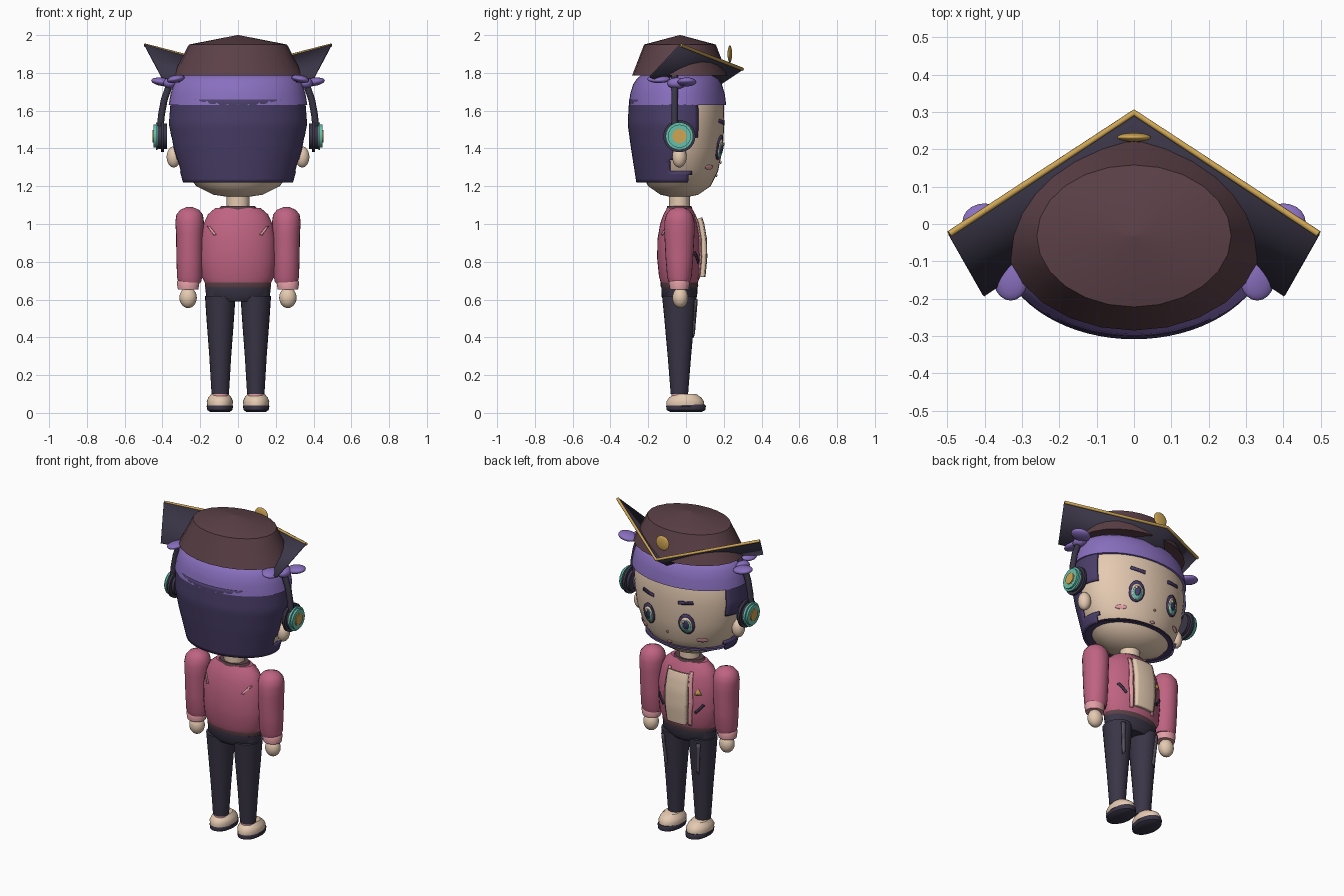
import bpy, bmesh, math
from mathutils import Vector

if "Cube" in bpy.data.objects:
    bpy.data.objects.remove(bpy.data.objects["Cube"])


def material(name, r, g, b):
    m = bpy.data.materials.new(name)
    m.use_nodes = True
    col = (r, g, b, 1)
    m.diffuse_color = col
    m.node_tree.nodes["Principled BSDF"].inputs["Base Color"].default_value = col
    return m


BROWN = material("maroon brown", .105, .052, .064)
LILAC = material("lilac", .25, .16, .52)
HAIR = material("dark purple", .068, .048, .14)
SKIN = material("cream skin", .78, .59, .44)
PINK = material("rose pink", .52, .125, .22)
PALE = material("pale pink", .75, .34, .37)
TEAL = material("teal", .13, .52, .42)
GOLD = material("gold", .62, .38, .09)
NAVY = material("dark navy", .042, .036, .062)
SLATE = material("slate", .10, .085, .12)


def finish(name, bm, mat, angle=40, thick=0):
    """Turn a bmesh into a shaded object."""
    bmesh.ops.recalc_face_normals(bm, faces=bm.faces)
    me = bpy.data.meshes.new(name)
    bm.to_mesh(me)
    bm.free()
    me.materials.append(mat)
    ob = bpy.data.objects.new(name, me)
    bpy.context.collection.objects.link(ob)
    if thick:
        mod = ob.modifiers.new("thickness", 'SOLIDIFY')
        mod.thickness = thick
        mod.offset = 0
    bpy.ops.object.select_all(action='DESELECT')
    ob.select_set(True)
    bpy.context.view_layer.objects.active = ob
    bpy.ops.object.shade_smooth_by_angle(angle=math.radians(angle))
    return ob


def loft(name, rings, mat, cx=0, cy=-.035, segs=32, caps=True, keep=None, thick=0):
    """Stack of ellipses (z, rx, ry); keep() can drop faces by position."""
    bm = bmesh.new()
    loops = [[bm.verts.new((cx + rx * math.cos(a), cy + ry * math.sin(a), z))
              for a in (math.tau * i / segs for i in range(segs))]
             for z, rx, ry in rings]
    for lo, hi in zip(loops, loops[1:]):
        for i in range(segs):
            j = (i + 1) % segs
            bm.faces.new((lo[i], lo[j], hi[j], hi[i]))
    if caps:
        bm.faces.new(loops[0])
        bm.faces.new(loops[-1])
    if keep:
        drop = [f for f in bm.faces if not keep(f.calc_center_median())]
        bmesh.ops.delete(bm, geom=drop, context='FACES')
    return finish(name, bm, mat, thick=thick)


def ball(name, at, size, mat, tilt=0):
    bm = bmesh.new()
    bmesh.ops.create_uvsphere(bm, u_segments=20, v_segments=12, radius=1)
    ob = finish(name, bm, mat)
    ob.location, ob.scale, ob.rotation_euler = at, size, (0, tilt, 0)
    return ob


def disc(name, at, radius, depth, mat):
    """Rounded disc whose axis is x."""
    bm = bmesh.new()
    bmesh.ops.create_cone(bm, cap_ends=True, segments=28, radius1=radius, radius2=radius, depth=depth)
    bmesh.ops.bevel(bm, geom=[e for e in bm.edges if abs(e.verts[0].co.z - e.verts[1].co.z) < 1e-4],
                    offset=depth * .35, segments=2, affect='EDGES')
    ob = finish(name, bm, mat)
    ob.location, ob.rotation_euler = at, (0, math.pi / 2, 0)


def tube(name, pts, radius, mat):
    cu = bpy.data.curves.new(name, 'CURVE')
    cu.dimensions = '3D'
    cu.bevel_depth, cu.bevel_resolution, cu.use_fill_caps = radius, 2, True
    sp = cu.splines.new('POLY')
    sp.points.add(len(pts) - 1)
    for p, co in zip(sp.points, pts):
        p.co = (*co, 1)
    cu.materials.append(mat)
    bpy.context.collection.objects.link(bpy.data.objects.new(name, cu))


def radii(rings, z):
    for a, b in zip(rings, rings[1:]):
        if a[0] <= z <= b[0]:
            t = (z - a[0]) / (b[0] - a[0])
            return a[1] + t * (b[1] - a[1]), a[2] + t * (b[2] - a[2])
    return rings[-1][1:]


def plate(name, outline, rings, mat, lift=.005, thick=.006, side=1, cx=0, cy=-.035):
    """Flat outline in x, z wrapped on the face of a lofted body."""
    bm = bmesh.new()
    bm.faces.new([bm.verts.new((x, 0, z)) for x, z in outline])
    for axis in (0, 2):
        vals = [v.co[axis] for v in bm.verts]
        k = math.floor(min(vals) / .025) + 1
        while k * .025 < max(vals):
            co, no = Vector(), Vector()
            co[axis], no[axis] = k * .025, 1
            bmesh.ops.bisect_plane(bm, geom=bm.verts[:] + bm.edges[:] + bm.faces[:], plane_co=co, plane_no=no)
            k += 1
    for v in bm.verts:
        rx, ry = radii(rings, v.co.z)
        v.co.y = cy + side * (ry * math.sqrt(max(0, 1 - ((v.co.x - cx) / rx) ** 2)) + lift)
    return finish(name, bm, mat, thick=thick)


def oval(x, z, rx, rz, n=20):
    return [(x + rx * math.cos(math.tau * i / n), z + rz * math.sin(math.tau * i / n)) for i in range(n)]


# Head, hair and headscarf
HEAD = [(1.14, .03, .03), (1.155, .13, .10), (1.2, .22, .165), (1.28, .288, .205), (1.4, .33, .23),
        (1.53, .348, .238), (1.65, .34, .235), (1.76, .28, .20)]
loft("head", HEAD, SKIN, segs=40)


def hair_area(c):
    edge = .06 if c.z > 1.46 else (-.075 if c.z > 1.28 else .02 + (c.z - 1.25) * .5)
    return c.y < edge


HAIR_KEYS = [(1.22, .285, .212), (1.4, .335, .24), (1.53, .36, .258), (1.66, .35, .25)]
levels = [1.22 + .02 * i for i in range(23)]
loft("hair", [(z, *radii(HAIR_KEYS, z)) for z in levels], HAIR, cy=-.045, segs=72, caps=False,
     keep=hair_area, thick=.012)
loft("hair_underside", [(1.225, .28, .21), (1.235, .28, .21)], HAIR, cy=-.045, keep=lambda c: c.y < -.03)
loft("headscarf", [(1.63, .367, .258), (1.69, .357, .25), (1.74, .342, .235), (1.77, .322, .215),
                   (1.79, .29, .19)], LILAC, cy=-.045, segs=40)

# Cap: crown, folded brim, trim and badge
loft("cap_crown", [(1.787, .345, .253), (1.95, .26, .19), (2.0, .004, .003)], BROWN, cy=-.032, segs=24)
bm = bmesh.new()
front, inner = bm.verts.new((0, .3, 1.82)), bm.verts.new((0, .076, 1.67))
for s in (1, -1):
    bm.faces.new((front, bm.verts.new((s * .495, -.03, 1.95)), bm.verts.new((s * .403, -.192, 1.777)), inner))
finish("cap_brim", bm, NAVY, 10, .008)
tube("brim_trim", [(-.494, -.027, 1.947), (0, .298, 1.82), (.494, -.027, 1.947)], .009, GOLD)
ball("cap_badge", (0, .232, 1.9), (.046, .012, .046), GOLD)

for s, side in ((1, "left"), (-1, "right")):
    # Scarf knots, ears and headphones
    ball(side + "_knot_front", (s * .4, .005, 1.752), (.06, .05, .022), LILAC, s * -.15)
    ball(side + "_knot_back", (s * .33, -.145, 1.768), (.048, .06, .02), LILAC, s * .2)
    ball(side + "_knot", (s * .36, -.05, 1.745), (.035, .05, .03), LILAC)
    ball(side + "_ear", (s * .34, -.035, 1.355), (.038, .038, .056), SKIN)
    disc(side + "_ear_cushion", (s * .4, -.035, 1.465), .085, .05, NAVY)
    disc(side + "_ear_cup", (s * .43, -.035, 1.465), .073, .034, TEAL)
    disc(side + "_ear_cap", (s * .446, -.035, 1.465), .038, .012, GOLD)
    tube(side + "_headband", [(s * x, -.06, z) for x, z in
                              ((.413, 1.5), (.405, 1.58), (.39, 1.66), (.365, 1.73), (.3, 1.81))], .018, NAVY)

    # Face details
    ex = s * .13
    plate(side + "_eye_outline", oval(ex, 1.405, .046, .065), HEAD, HAIR)
    plate(side + "_eye_white", oval(ex, 1.4, .034, .05), HEAD, SKIN, .008)
    plate(side + "_iris", oval(ex, 1.393, .028, .042), HEAD, TEAL, .011)
    plate(side + "_pupil", oval(ex, 1.403, .017, .03), HEAD, HAIR, .014)
    plate(side + "_eye_glint", oval(ex + .012, 1.422, .008, .01, 8), HEAD, SKIN, .017)
    plate(side + "_brow", [(s * .085, 1.525), (s * .175, 1.537), (s * .17, 1.556), (s * .085, 1.545)], HEAD, HAIR)
    plate(side + "_blush", oval(s * .2, 1.3, .028, .012, 12), HEAD, PALE)
plate("nose", oval(0, 1.325, .007, .008, 8), HEAD, PALE)
plate("mouth", oval(0, 1.255, .016, .007, 10), HEAD, PALE)

# Neck, jacket and waist
loft("neck", [(1.05, .06, .055), (1.18, .06, .055)], SKIN)
TORSO = [(.68, .17, .095), (.72, .192, .108), (.82, .2, .118), (.92, .198, .116), (1.0, .182, .102),
         (1.05, .16, .085), (1.085, .12, .065)]
loft("jacket", TORSO, PINK)
loft("collar", [(1.075, .108, .07), (1.095, .09, .064)], BROWN)
loft("jacket_hem", [(.655, .168, .092), (.672, .176, .1), (.7, .174, .098)], BROWN)
loft("trouser_waist", [(.59, .13, .075), (.615, .168, .094), (.665, .174, .096)], NAVY)
plate("shirt", [(-.062, .72), (.062, .72), (.072, .85), (.068, 1.03), (-.068, 1.03), (-.072, .85)],
      TORSO, SKIN, .018, .024)
plate("gold_pin", [(-.145, .91), (-.105, .91), (-.125, .95)], TORSO, GOLD)

LEG = [(.1, .046, .046), (.3, .058, .062), (.5, .073, .08), (.62, .081, .092)]
for s, side in ((1, "left"), (-1, "right")):
    def flip(pts):
        return [(s * x, z) for x, z in pts]

    # Jacket details
    plate(side + "_lapel", flip([(.066, .71), (.085, .71), (.1, .86), (.085, 1.04), (.066, 1.04), (.075, .86)]),
          TORSO, PALE, .006)
    plate(side + "_pocket", flip([(.105, .80), (.115, .79), (.16, .845), (.15, .855)]), TORSO, NAVY)
    plate(side + "_back_slash", flip([(.115, .945), (.128, .94), (.163, .99), (.15, .988)]), TORSO, PALE, side=-1)

    # Arms and hands
    loft(side + "_sleeve", [(.69, .06, .055), (.72, .067, .065), (.82, .07, .073), (.95, .072, .08),
                            (1.01, .076, .08), (1.05, .07, .07), (1.075, .05, .05), (1.09, .015, .015)],
         PINK, s * .256, segs=24)
    loft(side + "_cuff", [(.652, .054, .05), (.69, .06, .056), (.7, .055, .05)], PALE, s * .264, segs=24)
    ball(side + "_hand", (s * .264, -.03, .61), (.046, .042, .055), SKIN)

    # Legs and shoes
    loft(side + "_trouser_leg", LEG, NAVY, s * .094, segs=24)
    plate(side + "_trouser_strap", flip([(.1, .42), (.118, .4), (.135, .6), (.112, .6)]), LEG, SLATE,
          .006, .008, cx=s * .094)
    loft(side + "_sock", [(.07, .042, .042), (.115, .04, .04)], PALE, s * .094, segs=20)
    loft(side + "_sole", [(.004, .05, .08), (.015, .066, .103), (.035, .07, .105), (.045, .064, .1)],
         NAVY, s * .096, 0, 28)
    loft(side + "_shoe", [(.035, .066, .098), (.06, .07, .1), (.08, .062, .086), (.1, .046, .058)],
         SKIN, s * .096, -.004, 28)
